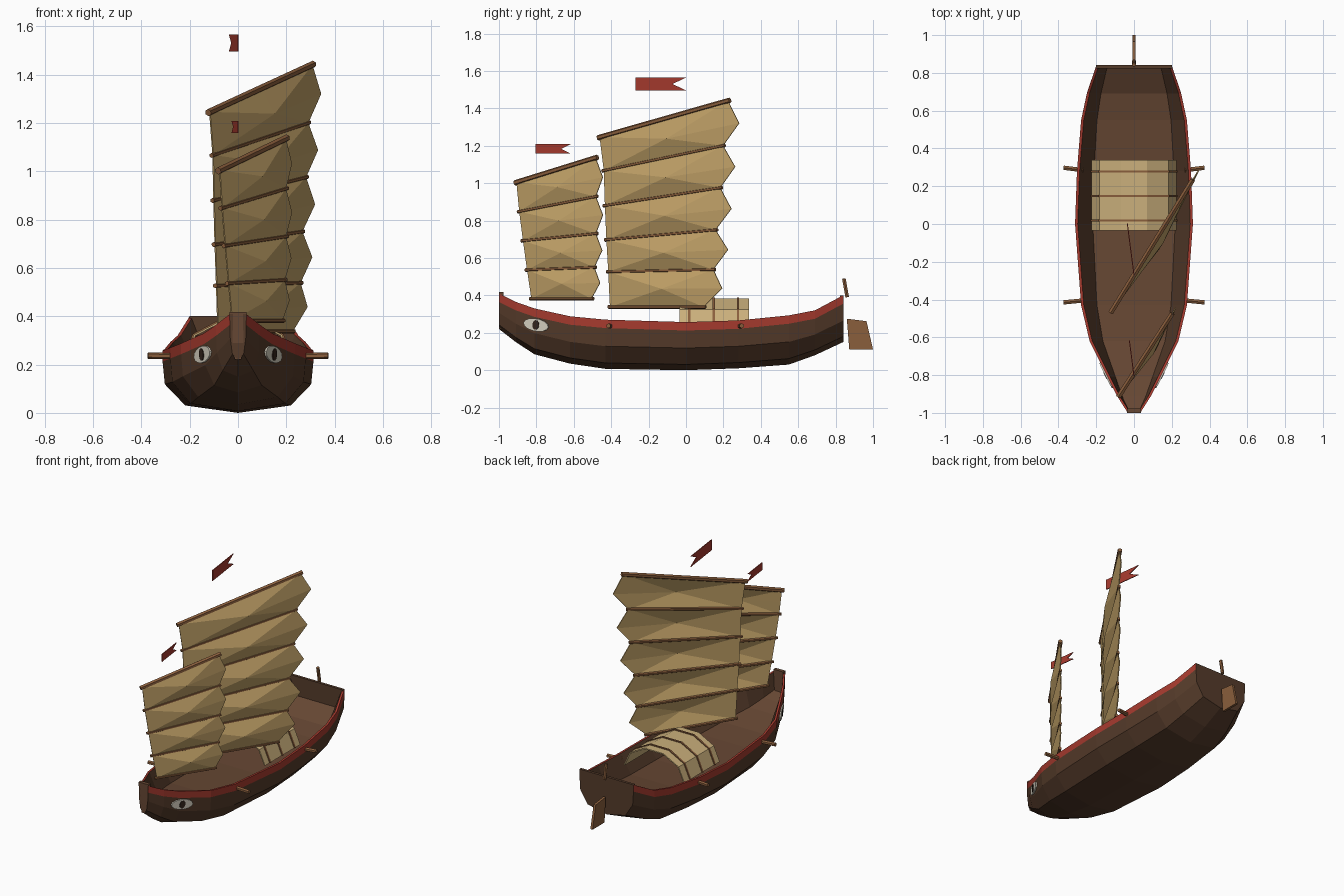
import bpy, bmesh, math
from mathutils import Vector

if "Cube" in bpy.data.objects:
    bpy.data.objects.remove(bpy.data.objects["Cube"])


def material(name, hexcode):
    rgb = [int(hexcode[i:i + 2], 16) / 255 for i in (0, 2, 4)]
    lin = [c / 12.92 if c < 0.04 else ((c + 0.055) / 1.055) ** 2.4 for c in rgb]
    m = bpy.data.materials.new(name)
    m.use_nodes = True
    m.diffuse_color = (*lin, 1)
    m.node_tree.nodes["Principled BSDF"].inputs["Base Color"].default_value = (*lin, 1)
    return m


HULL = material("dark hull wood", "553B2A")
DECK = material("deck wood", "664733")
RED = material("red paint", "A63A2E")
SAIL = material("tan sailcloth", "C2A268")
SPAR = material("spar wood", "8A5E3C")
MAT = material("woven matting", "CBB07C")
WHITE = material("eye white", "D8D2C2")
DARK = material("eye pupil", "33241C")


def build(name, verts, faces, mats, slots=None):
    mesh = bpy.data.meshes.new(name)
    mesh.from_pydata([tuple(v) for v in verts], [], faces)
    for m in mats:
        mesh.materials.append(m)
    for poly, slot in zip(mesh.polygons, slots or [0] * len(faces)):
        poly.material_index = slot
    bm = bmesh.new()
    bm.from_mesh(mesh)
    bmesh.ops.recalc_face_normals(bm, faces=bm.faces)
    bm.to_mesh(mesh)
    bm.free()
    ob = bpy.data.objects.new(name, mesh)
    bpy.context.collection.objects.link(ob)
    return ob


def plate(name, outline, origin, u, v, thick, mat):
    """Flat outline in the u/v plane, thickened evenly both ways."""
    u, v, o = Vector(u), Vector(v), Vector(origin)
    n = u.cross(v).normalized() * thick / 2
    k = len(outline)
    flat = [o + u * a + v * b for a, b in outline]
    faces = [tuple(range(k)), tuple(range(k, 2 * k))[::-1]]
    faces += [(i, (i + 1) % k, (i + 1) % k + k, i + k) for i in range(k)]
    return build(name, [p + n for p in flat] + [p - n for p in flat], faces, [mat])


def rod(name, a, b, r, mat, sides=6):
    a, b = Vector(a), Vector(b)
    d = (b - a).normalized()
    side = d.cross(Vector((0, 0, 1)) if abs(d.z) < 0.9 else Vector((1, 0, 0))).normalized()
    up = side.cross(d)
    ring = [(math.cos(t) * side + math.sin(t) * up) * r
            for t in (math.tau * (i + 0.5) / sides for i in range(sides))]
    faces = [tuple(range(sides)), tuple(range(sides, 2 * sides))]
    faces += [(i, (i + 1) % sides, (i + 1) % sides + sides, i + sides) for i in range(sides)]
    return build(name, [a + p for p in ring] + [b + p for p in ring], faces, [mat])


# Hull: stations of y, half width, rail height, keel height
STATIONS = [(-1, .033, .41, .22), (-.91, .09, .365, .15), (-.81, .14, .33, .085),
            (-.62, .235, .288, .035), (-.43, .28, .27, .007), (0, .312, .257, 0),
            (.28, .302, .266, .01), (.55, .28, .293, .03), (.69, .25, .32, .08),
            (.84, .2, .4, .15)]


def outer_side(w, t, k):
    return [(w, t), (w, t - .045), (w * .97, k + (t - k) * .46), (w * .7, k + (t - k) * .12)]


verts, faces, slots = [], [], []
for y, w, t, k in STATIONS:
    half = outer_side(w, t, k)
    inner = [(-max(w - .014, w * .6), t), (-w * .7, t - .12)]
    ring = half + [(0, k)] + [(-x, z) for x, z in half[::-1]]
    ring += inner + [(-x, z) for x, z in inner[::-1]]
    verts += [(x, y, z) for x, z in ring]
N = len(ring)
strip_slots = [1, 0, 0, 0, 0, 0, 0, 1, 1, 0, 2, 0, 1]
for s in range(len(STATIONS) - 1):
    for j in range(N):
        a, b = s * N + j, s * N + (j + 1) % N
        faces.append((a, b, b + N, a + N))
        slots.append(strip_slots[j])
last = len(verts) - N
faces += [tuple(range(N)), tuple(range(last, last + N))]
slots += [0, 0]
build("hull", verts, faces, [HULL, RED, DECK], slots)

# Transom board closing the stern
y, w, t, k = STATIONS[-1]
half = outer_side(w, t, k)
plate("transom", half + [(0, k)] + [(-x, z) for x, z in half[::-1]],
      (0, y - .008, 0), (1, 0, 0), (0, 0, 1), .018, HULL)

# Stem board on the bow
plate("stem", [(-.036, .418), (.036, .418), (.03, .3), (.013, .22), (-.013, .22), (-.03, .3)],
      (0, -.988, 0), (1, 0, 0), (0, 0, 1), .024, DECK)


# Painted eyes, flat on each bow cheek
def ellipse(a, b, count=14):
    return [(a * math.cos(math.tau * i / count), b * math.sin(math.tau * i / count))
            for i in range(count)]


for s, label in ((1, "left"), (-1, "right")):
    along = Vector((s * .447, .894, -.16)).normalized()
    out = Vector((s * .894, -.447, -.04)).normalized()
    up = out.cross(along).normalized()
    centre = Vector((s * .144, -.8, .242))
    plate(label + "_eye", ellipse(.075, .034), centre + out * .003, along, up, .008, WHITE)
    plate(label + "_pupil", ellipse(.02, .026, 10), centre + out * .006, along, up, .008, DARK)
    # Short beam ends through the rail
    for end, py, tip in (("fore", -.405, -.415), ("aft", .285, .298)):
        rod(f"{label}_{end}_beam_end", (s * .27, py, .235), (s * .373, tip, .237), .013, SPAR)

# Rudder blade and tiller
plate("rudder_blade", [(.86, .275), (.965, .262), (1, .11), (.873, .11)],
      (0, 0, 0), (0, 1, 0), (0, 0, 1), .016, SPAR)
rod("tiller", (0, .862, .39), (0, .844, .49), .011, SPAR)

# Arched mat shelter with ribs
def arch(name, y0, y1, r, h, thick, mat):
    pts = [(math.cos(math.pi * i / 5), math.sin(math.pi * i / 5)) for i in range(6)]
    outline = [(r * c, h * s) for c, s in pts]
    outline += [((r - thick) * c, (h - thick) * s) for c, s in pts[::-1]]
    k = len(outline)
    vs = [(x, yy, .228 + z) for yy in (y0, y1) for x, z in outline]
    fs = [(i, (i + 1) % k, (i + 1) % k + k, i + k) for i in range(k)]
    fs += [(i + e, i + 1 + e, k - 2 - i + e, k - 1 - i + e) for i in range(5) for e in (0, k)]
    build(name, vs, fs, [mat])


arch("shelter", -.035, .338, .225, .163, .008, MAT)
for i, y in enumerate((.018, .148, .278)):
    arch(f"shelter_rib_{i + 1}", y - .006, y + .006, .231, .169, .012, SPAR)


# Battened sails: each row is luff y, luff z, leech y, leech z, from the top down
def sail(name, rows, mast_y, slope, bulge, belly):
    def at(y, z):
        return Vector(((y - mast_y) * slope, y, z))

    chord = Vector((slope, 1, 0)).normalized()
    normal = Vector((chord.y, -chord.x, 0))
    lines = [(at(a, b), at(c, d)) for a, b, c, d in rows]
    grid = []
    for i, (p, q) in enumerate(lines):
        grid.append((p, (p + q) / 2, q))
        if i + 1 < len(lines):
            p2, q2 = lines[i + 1]
            luff, leech = (p + p2) / 2, (q + q2) / 2 + chord * bulge
            grid.append((luff, (luff + leech) / 2 + normal * belly, leech))
    vs = [v for row in grid for v in row]
    fs = []
    for r in range(0, len(grid) - 1, 2):
        a = r * 3
        m = a + 4
        rim = [a, a + 1, a + 2, a + 5, a + 8, a + 7, a + 6, a + 3]
        fs += [(m, rim[i], rim[(i + 1) % 8]) for i in range(8)]
    ob = build(name, vs, fs, [SAIL])
    mod = ob.modifiers.new("cloth thickness", "SOLIDIFY")
    mod.thickness = .006
    mod.offset = 0
    for i, (p, q) in enumerate(lines):
        d = (q - p).normalized() * .012
        size = .015 if i == 0 else .01
        rod(f"{name}_{'yard' if i == 0 else f'batten_{i}'}", p - d, q + d, size, SPAR)


sail("main_sail", [(-.46, 1.245, .225, 1.44), (-.438, 1.067, .198, 1.2),
                   (-.432, .88, .183, .975), (-.424, .697, .158, .75),
                   (-.414, .526, .146, .538), (-.405, .338, .095, .338)],
     -.27, .617, .085, .04)
sail("fore_sail", [(-.905, 1.004, -.483, 1.135), (-.89, .848, -.482, .928),
                   (-.87, .692, -.482, .73), (-.848, .536, -.49, .55),
                   (-.825, .382, -.505, .382)],
     -.787, .645, .045, .03)


# Swallow-tailed pennants
def pennant(name, y, z, length, height, notch, drift):
    plate(name, [(0, 0), (length, 0), (length - notch, height / 2), (length, height), (0, height)],
          (0, y, z), (-drift, 1, 0), (0, 0, 1), .005, RED)


pennant("main_pennant", -.27, 1.495, .272, .07, .075, .13)
pennant("fore_pennant", -.805, 1.158, .188, .05, .05, .13)
